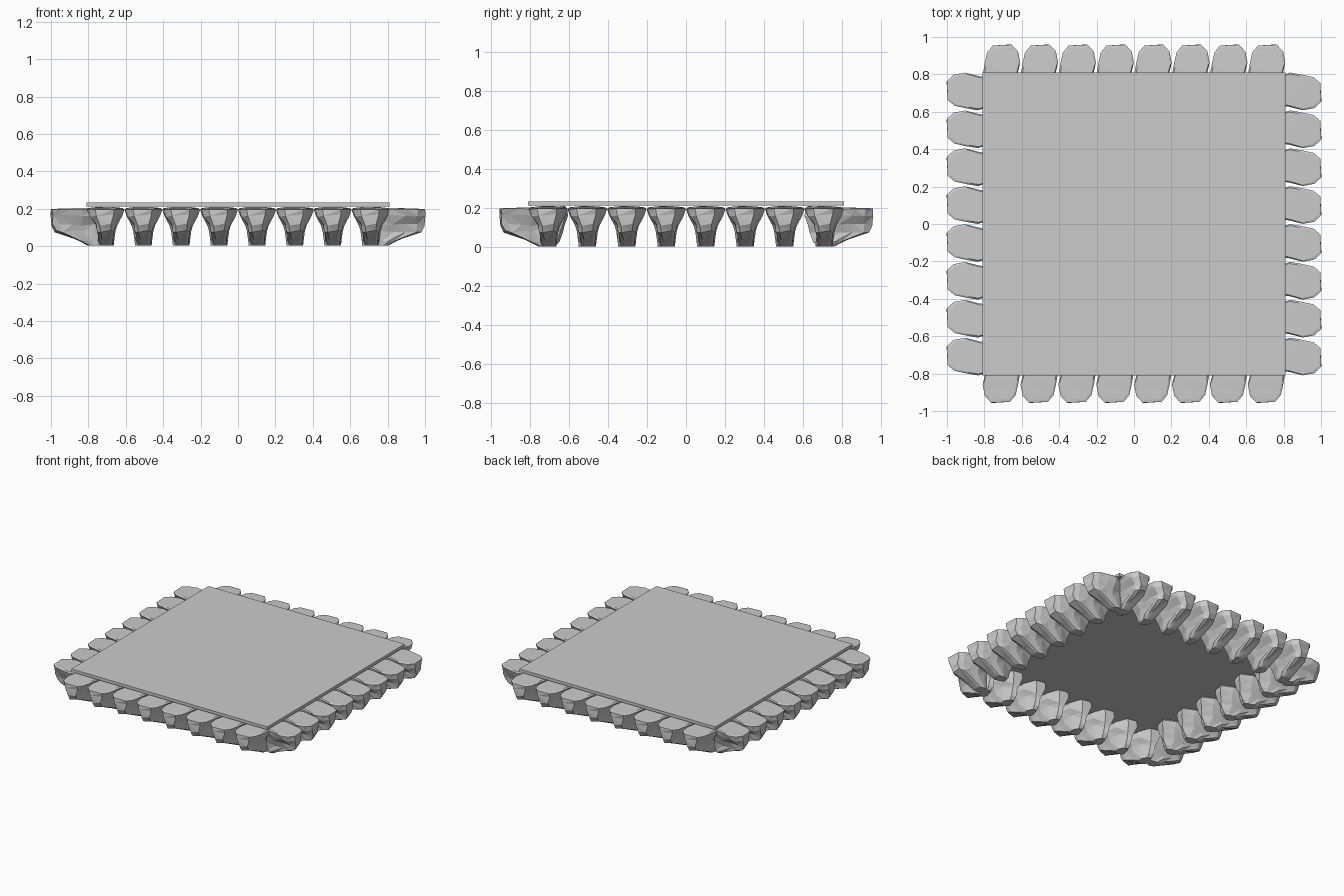
import bpy, bmesh, math, random
from mathutils import Matrix, Vector

random.seed(4)
cube = bpy.data.objects.get("Cube")
if cube:
    bpy.data.objects.remove(cube, do_unlink=True)


def make_material(name, value):
    mat = bpy.data.materials.new(name)
    mat.use_nodes = True
    colour = (value, value, value, 1)
    mat.diffuse_color = colour
    mat.node_tree.nodes["Principled BSDF"].inputs["Base Color"].default_value = colour
    return mat


grey = make_material("stone grey", 0.6)

# Flat square slab on top
bpy.ops.mesh.primitive_cube_add(size=1, location=(0, 0, 0.224))
slab = bpy.context.object
slab.name = "platform_slab"
slab.scale = (1.62, 1.62, 0.022)
slab.data.materials.append(grey)

# Plan outline of a rock: across (-1..1) and inner to outer (0..1)
OUTLINE = [(-0.55, 1), (0.45, 0.99), (0.75, 0.88), (0.9, 0.7), (1, 0.52), (0.75, 0.3),
           (0.35, 0.04), (-0.3, 0), (-0.7, 0.25), (-0.8, 0.5), (-1, 0.72), (-0.88, 0.9)]

# Rock layers: height, half width, side shift, inner reach, outer reach
LAYERS = [(0.005, 0.037, 0.008, 0.67, 0.76),
          (0.03, 0.044, 0.006, 0.65, 0.81),
          (0.08, 0.050, 0.005, 0.63, 0.935),
          (0.115, 0.062, 0.003, 0.62, 0.948),
          (0.165, 0.088, 0, 0.61, 0.952),
          (0.197, 0.101, 0, 0.61, 0.955),
          (0.211, 0.093, 0, 0.62, 0.94)]


def make_rock_mesh():
    bm = bmesh.new()
    rings = []
    for z, half, shift, inner, outer in LAYERS:
        ring = []
        for u, v in OUTLINE:
            reach = inner + (outer - inner) * v
            chip = 0.006 * min(1, z * 20) if z < 0.19 else 0.001
            noise = Vector([random.uniform(-chip, chip) for _ in range(3)])
            sag = 0.012 * v if z > 0.2 else 0
            ring.append(bm.verts.new(Vector((u * half + shift, -reach, z - sag)) + noise))
        rings.append(ring)
    n = len(OUTLINE)
    for low, high in zip(rings, rings[1:]):
        for i in range(n):
            j = (i + 1) % n
            bm.faces.new((low[i], low[j], high[j], high[i]))
    bm.faces.new(rings[0])
    bm.faces.new(rings[-1])
    bmesh.ops.recalc_face_normals(bm, faces=bm.faces)
    bmesh.ops.triangulate(bm, faces=bm.faces)
    mesh = bpy.data.meshes.new("rock")
    bm.to_mesh(mesh)
    bm.free()
    mesh.materials.append(grey)
    return mesh


# Eight rocks along each edge; the side rows stand further out
rock = make_rock_mesh()
for turn, (side, out) in enumerate((("front", 0), ("left", 0.045), ("back", 0.003), ("right", 0.045))):
    for i in range(8):
        obj = bpy.data.objects.new(f"{side}_rock_{i + 1}", rock)
        bpy.context.collection.objects.link(obj)
        along = (i - 3.5) * 0.2025
        obj.matrix_world = (Matrix.Rotation(turn * math.pi / 2, 4, "Z")
                            @ Matrix.Translation((along, -out, 0)))
